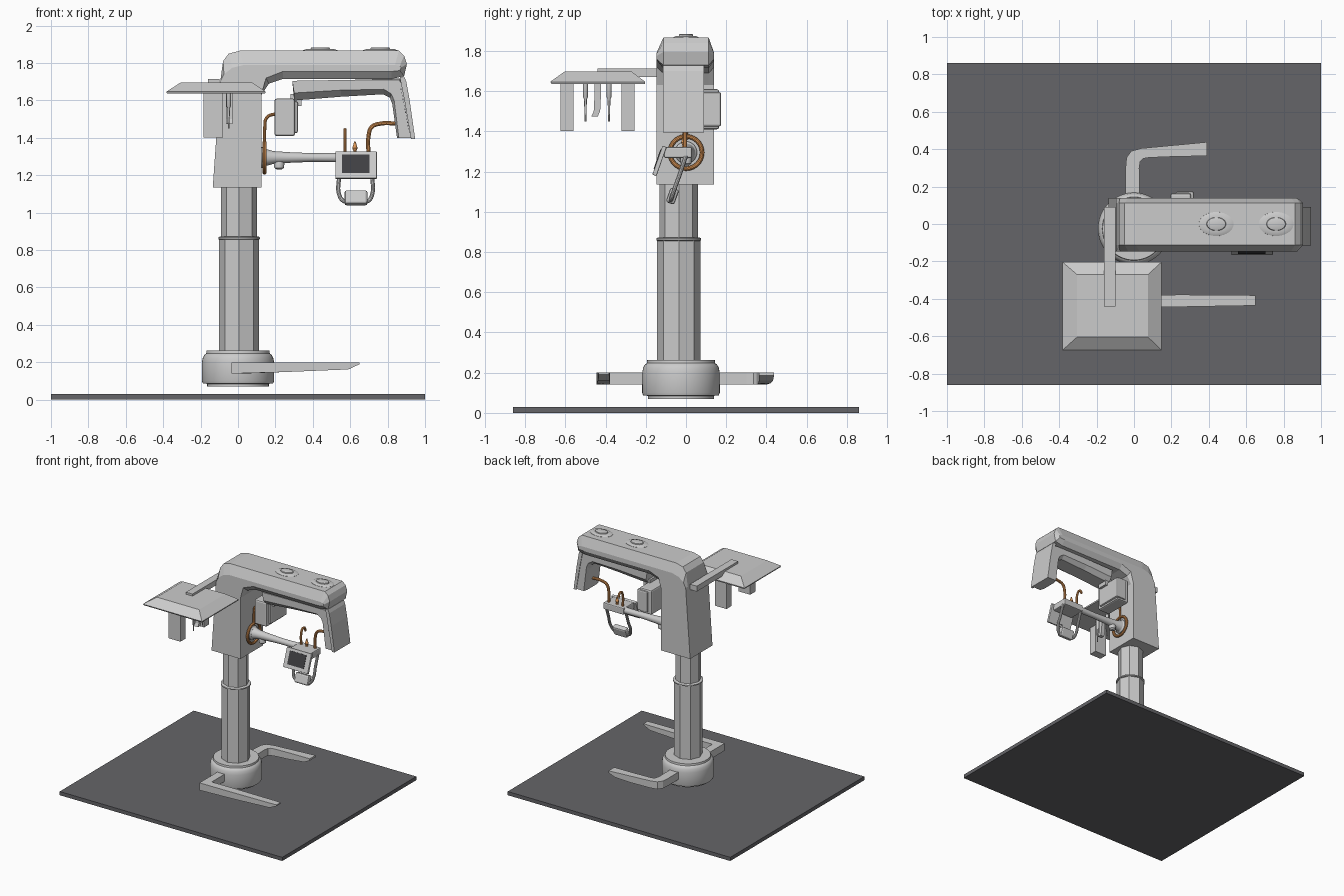
import bpy, bmesh, math
from mathutils import Vector


def material(name, col):
    m = bpy.data.materials.new(name)
    m.diffuse_color = (*col, 1)
    return m


DARK = material("dark_floor", (0.13, 0.13, 0.14))
BLACK = material("screen_black", (0.05, 0.05, 0.055))
ORANGE = material("orange_cable", (0.75, 0.32, 0.1))


def finish(ob, mat=None, smooth=False):
    if mat:
        ob.data.materials.append(mat)
    bpy.ops.object.select_all(action='DESELECT')
    ob.select_set(True)
    bpy.context.view_layer.objects.active = ob
    if smooth:
        bpy.ops.object.shade_smooth_by_angle(angle=math.radians(35))
    return ob


def loft(name, rings, mat=None, smooth=False):
    """Bridge rings of equal point count and cap both ends."""
    bm = bmesh.new()
    vs = [[bm.verts.new(p) for p in r] for r in rings]
    n = len(rings[0])
    for a, b in zip(vs, vs[1:]):
        for i in range(n):
            j = (i + 1) % n
            bm.faces.new((a[i], a[j], b[j], b[i]))
    bm.faces.new(vs[0])
    bm.faces.new(vs[-1])
    bmesh.ops.recalc_face_normals(bm, faces=bm.faces)
    me = bpy.data.meshes.new(name)
    bm.to_mesh(me)
    bm.free()
    ob = bpy.data.objects.new(name, me)
    bpy.context.collection.objects.link(ob)
    return finish(ob, mat, smooth)


def turned(name, prof, c, axis='z', n=40, sx=1.0, mat=None, smooth=True):
    """Round part from (radius, position) pairs along an axis."""
    rings = []
    for r, t in prof:
        ring = []
        for k in range(n):
            a = 2 * math.pi * k / n
            u, v = r * math.cos(a), r * math.sin(a)
            ring.append((c[0] + u * sx, c[1] + v, t) if axis == 'z' else (t, c[0] + u, c[1] + v))
        rings.append(ring)
    return loft(name, rings, mat, smooth)


def box(name, lo, hi, mat=None, bevel=0.0, rot=0.0):
    c = [(a + b) / 2 for a, b in zip(lo, hi)]
    bpy.ops.mesh.primitive_cube_add(size=1, location=c, rotation=(rot, 0, 0))
    ob = bpy.context.object
    ob.name = name
    ob.scale = [b - a for a, b in zip(lo, hi)]
    bpy.ops.object.transform_apply(location=False, rotation=False, scale=True)
    if bevel:
        m = ob.modifiers.new("bevel", 'BEVEL')
        m.width, m.segments = bevel, 2
    return finish(ob, mat)


def tube(name, pts, r, mat=None):
    cu = bpy.data.curves.new(name, 'CURVE')
    cu.dimensions, cu.bevel_depth, cu.bevel_resolution = '3D', r, 3
    cu.resolution_u, cu.use_fill_caps = 6, True
    sp = cu.splines.new('BEZIER')
    sp.bezier_points.add(len(pts) - 1)
    for b, p in zip(sp.bezier_points, pts):
        b.co = p
        b.handle_left_type = b.handle_right_type = 'AUTO'
    ob = bpy.data.objects.new(name, cu)
    bpy.context.collection.objects.link(ob)
    finish(ob)
    bpy.ops.object.convert(target='MESH')
    return finish(bpy.context.object, mat, True)


def side_loft(name, full, cap, ys):
    """Front-view profile with a chamfered cap profile on both sides."""
    return loft(name, [[(x, y, z) for x, z in p] for p, y in zip((cap, full, full, cap), ys)])


# floor plate
box("floor_plate", (-1, -0.86, 0), (1, 0.86, 0.03), DARK)

# base drum and telescopic column
C = (0, -0.025)
turned("base_drum", [(0.165, 0.07), (0.165, 0.085), (0.188, 0.087), (0.193, 0.1), (0.193, 0.2),
                     (0.188, 0.225), (0.178, 0.243), (0.17, 0.247), (0.168, 0.262)], C, n=48)
CC = (0.006, -0.036)
turned("lower_column", [(0.107, 0.25), (0.107, 0.865)], CC, n=8, smooth=False)
turned("upper_column", [(0.096, 0.86), (0.096, 1.15)], CC, n=8, smooth=False)
turned("column_collar", [(0.105, 0.856), (0.111, 0.859), (0.111, 0.868), (0.105, 0.872)], CC)


# support legs: sections of (outer xy, inner xy, bottom z)
def leg(name, secs):
    loft(name, [[(*o, b), (*o, 0.2), (*i, 0.2), (*i, b)] for o, i, b in secs])


leg("front_leg", [((-0.035, -0.12), (0.03, -0.12), 0.14), ((-0.035, -0.445), (0.03, -0.38), 0.14),
                  ((0.25, -0.443), (0.25, -0.378), 0.148), ((0.59, -0.437), (0.59, -0.38), 0.162),
                  ((0.65, -0.435), (0.65, -0.382), 0.19)])
leg("rear_leg", [((-0.045, 0.1), (0.03, 0.1), 0.14), ((-0.045, 0.3), (0.028, 0.3), 0.14),
                 ((-0.04, 0.355), (0.033, 0.335), 0.14), ((-0.015, 0.39), (0.05, 0.35), 0.14),
                 ((0.04, 0.405), (0.08, 0.355), 0.142), ((0.2, 0.42), (0.2, 0.36), 0.147),
                 ((0.34, 0.433), (0.34, 0.363), 0.16), ((0.39, 0.438), (0.39, 0.363), 0.185)])

# head housing with overhead boom
full = [(-0.135, 1.135), (-0.095, 1.7), (-0.08, 1.81), (-0.05, 1.85), (0.01, 1.866), (0.86, 1.866),
        (0.888, 1.84), (0.903, 1.795), (0.888, 1.73), (0.82, 1.715), (0.24, 1.715), (0.165, 1.69),
        (0.125, 1.63), (0.125, 1.135)]
cap = [(-0.135, 1.135), (-0.095, 1.7), (-0.075, 1.74), (-0.03, 1.775), (0.03, 1.79), (0.84, 1.79),
       (0.865, 1.785), (0.872, 1.775), (0.865, 1.76), (0.82, 1.755), (0.24, 1.755), (0.15, 1.72),
       (0.125, 1.63), (0.125, 1.135)]
side_loft("boom_housing", full, cap, (-0.147, -0.113, 0.113, 0.14))
for x in (0.44, 0.76):
    turned("boom_cap", [(0.065, 1.855), (0.064, 1.868), (0.052, 1.874), (0.036, 1.875),
                        (0.034, 1.882), (0.03, 1.884)], (x, 0), sx=1.45, n=32)

# scanning arm hanging under the boom, with its end head
full = [(0.29, 1.705), (0.6, 1.71), (0.87, 1.718), (0.893, 1.69), (0.91, 1.6), (0.942, 1.4),
        (0.85, 1.4), (0.825, 1.58), (0.812, 1.615), (0.775, 1.633), (0.55, 1.62), (0.3, 1.6)]
cap = [(0.29, 1.705), (0.6, 1.71), (0.86, 1.71), (0.88, 1.68), (0.9, 1.6), (0.935, 1.4),
       (0.86, 1.4), (0.835, 1.6), (0.82, 1.635), (0.78, 1.66), (0.55, 1.655), (0.3, 1.64)]
side_loft("scan_arm", full, cap, (-0.105, -0.065, 0.055, 0.085))
loft("scan_head_panel", [[(x, y, z) for x, z in ((0.865, 1.725), (0.888, 1.728), (0.9, 1.7),
                          (0.918, 1.6), (0.947, 1.395), (0.925, 1.395), (0.89, 1.6))]
                         for y in (-0.115, 0.09)])
for k in range(14):
    t = k / 13
    x, z = 0.872 + 0.044 * t, 1.66 - 0.23 * t
    box("head_vent", (x - 0.002, -0.108, z - 0.004), (x + 0.002, -0.09, z + 0.004), BLACK)

# sensor box beside the column
box("sensor_box", (0.195, -0.07, 1.41), (0.305, 0.165, 1.61), bevel=0.012)
box("sensor_cover", (0.225, -0.04, 1.425), (0.32, 0.175, 1.595), bevel=0.01)
box("sensor_bracket", (0.28, -0.02, 1.57), (0.34, 0.06, 1.635))

# wall flange and monitor arm
bpy.ops.mesh.primitive_torus_add(location=(0.142, 0, 1.295), rotation=(0, math.pi / 2, 0),
                                 major_radius=0.08, minor_radius=0.011, major_segments=40, minor_segments=10)
bpy.context.object.name = "flange_ring"
finish(bpy.context.object, ORANGE, True)
turned("flange_disc", [(0.055, 0.11), (0.055, 0.14), (0.045, 0.15)], (0, 1.295), 'x')
turned("monitor_arm", [(0.05, 0.12), (0.045, 0.15), (0.034, 0.19), (0.028, 0.28), (0.023, 0.4),
                       (0.025, 0.57)], (0, 1.295), 'x', n=24)
turned("arm_knob", [(0.012, 1.23), (0.026, 1.24), (0.028, 1.265), (0.02, 1.285)], (0.22, 0), n=20)

# monitor with mount block
box("monitor_mount", (0.54, -0.11, 1.268), (0.725, 0.03, 1.322), bevel=0.008)
T = -0.34
box("monitor_panel", (0.52, -0.143, 1.177), (0.742, -0.121, 1.33), bevel=0.004, rot=T)
c = Vector((0.63, -0.132, 1.258)) + 0.011 * Vector((0, -math.cos(T), -math.sin(T)))
box("monitor_screen", (0.555, c.y - 0.002, c.z - 0.052), (0.703, c.y + 0.002, c.z + 0.052), BLACK, rot=T)
d = Vector((0.63, -0.132, 1.193)) + 0.011 * Vector((0, -math.cos(T), -math.sin(T)))
box("monitor_button", (0.6, d.y - 0.002, d.z - 0.003), (0.665, d.y + 0.002, d.z + 0.003), BLACK, rot=T)

# handle bar with chin pad
tube("handle_bar", [(0.54, 0, 1.28), (0.54, -0.03, 1.19), (0.54, -0.062, 1.1), (0.565, -0.074, 1.062),
                    (0.63, -0.076, 1.057), (0.695, -0.074, 1.062), (0.718, -0.062, 1.1),
                    (0.718, -0.03, 1.19), (0.718, 0, 1.28)], 0.011)
box("chin_pad", (0.57, -0.09, 1.04), (0.692, -0.045, 1.118), bevel=0.012, rot=T)

# orange cables
tube("column_cable", [(0.142, 0, 1.36), (0.143, 0, 1.45), (0.155, 0, 1.51), (0.205, 0, 1.53)], 0.009, ORANGE)
tube("head_cable", [(0.698, -0.005, 1.31), (0.698, -0.005, 1.41), (0.715, -0.005, 1.458),
                    (0.755, -0.005, 1.475), (0.87, -0.005, 1.475)], 0.011, ORANGE)
tube("hook_cable", [(0.572, -0.005, 1.31), (0.572, -0.005, 1.41), (0.572, 0.012, 1.44),
                    (0.572, 0.035, 1.44), (0.572, 0.05, 1.41)], 0.009, ORANGE)
turned("mount_pin", [(0.014, 1.315), (0.008, 1.33), (0.014, 1.345), (0.004, 1.38)], (0.625, -0.01), n=12, mat=ORANGE)

# tray and its bracket
loft("tray", [[(x, y, z) for x, y in ((a, c), (b, c), (b, d), (a, d))] for a, b, c, d, z in
              ((-0.38, 0.145, -0.67, -0.205, 1.637), (-0.383, 0.148, -0.675, -0.203, 1.647),
               (-0.305, 0.075, -0.605, -0.27, 1.697))])
box("tray_bracket", (-0.16, -0.44, 1.67), (-0.1, 0.09, 1.714))

# holders and instruments below the tray
for y in (-0.592, -0.288):
    box("tray_holder", (-0.185, y - 0.033, 1.403), (-0.08, y + 0.033, 1.64))
for y in (-0.5, -0.383):
    turned("instrument", [(0.004, 1.45), (0.006, 1.52), (0.007, 1.56), (0.012, 1.57), (0.013, 1.64)],
           (-0.05, y), n=12)
loft("curved_holder", [[(x, y + s, z) for x, s in ((-0.065, -0.016), (-0.03, -0.016), (-0.03, 0.016), (-0.065, 0.016))]
                       for y, z in ((-0.455, 1.475), (-0.443, 1.5), (-0.44, 1.56), (-0.44, 1.64))])
